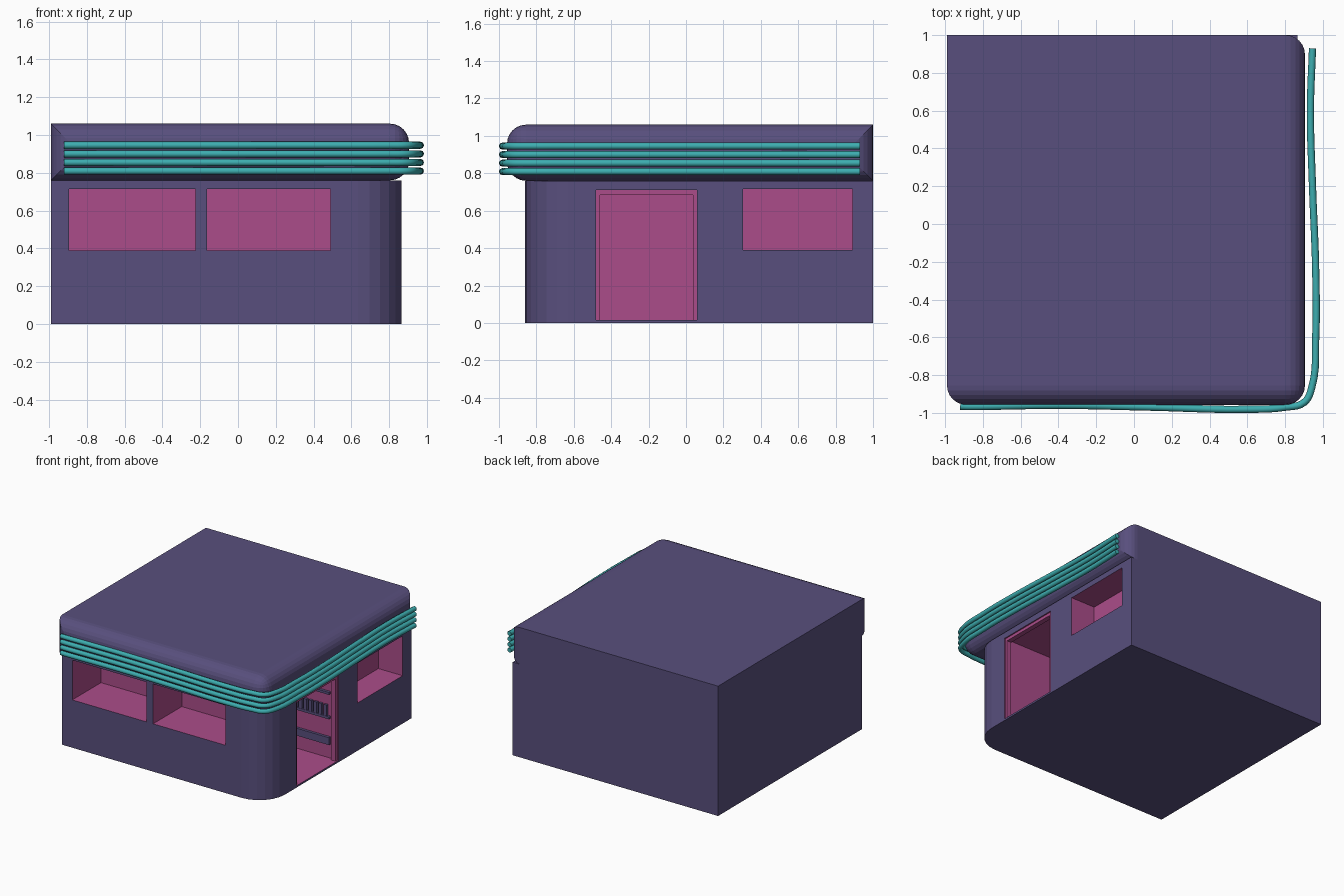
import bpy, bmesh, math
from mathutils import Vector

if "Cube" in bpy.data.objects:
    bpy.data.objects.remove(bpy.data.objects["Cube"])


def material(name, rgb):
    m = bpy.data.materials.new(name)
    m.use_nodes = True
    m.diffuse_color = (*rgb, 1)
    m.node_tree.nodes["Principled BSDF"].inputs["Base Color"].default_value = (*rgb, 1)
    return m


PURPLE = material("dusk purple", (0.098, 0.078, 0.205))
PINK = material("magenta pink", (0.406, 0.073, 0.253))
TEAL = material("neon teal", (0.047, 0.42, 0.434))


def finish(name, bm, mat):
    bmesh.ops.recalc_face_normals(bm, faces=bm.faces)
    mesh = bpy.data.meshes.new(name)
    bm.to_mesh(mesh)
    bm.free()
    mesh.materials.append(mat)
    ob = bpy.data.objects.new(name, mesh)
    bpy.context.collection.objects.link(ob)
    return ob


def box_mesh(lo, hi):
    bm = bmesh.new()
    bmesh.ops.create_cube(bm, size=1)
    lo, hi = Vector(lo), Vector(hi)
    for v in bm.verts:
        v.co = (lo + hi) / 2 + v.co * (hi - lo)
    return bm


def box(name, lo, hi, mat):
    return finish(name, box_mesh(lo, hi), mat)


LEFT, SIDE, FRONT, BACK, EAVE, TOP = -0.99, 0.865, -0.86, 1.0, 0.76, 1.06

# Walls: a block with one rounded street corner
bm = box_mesh((LEFT, FRONT, 0), (SIDE, BACK, EAVE))
corner = [e for e in bm.edges if all(v.co.x > 0 and v.co.y < 0 for v in e.verts)]
bmesh.ops.bevel(bm, geom=corner, offset=0.23, segments=6, profile=0.5, affect='EDGES')
walls = finish("walls", bm, PURPLE)

# Window and doorway recesses, lined in pink
recesses = [
    ((-0.895, FRONT - 0.1, 0.39), (-0.225, FRONT + 0.37, 0.715)),
    ((-0.165, FRONT - 0.1, 0.39), (0.49, FRONT + 0.37, 0.715)),
    ((SIDE - 0.22, 0.305, 0.39), (SIDE + 0.1, 0.89, 0.715)),
    ((SIDE - 0.55, -0.48, 0.015), (SIDE + 0.1, 0.06, 0.71)),
]
for lo, hi in recesses:
    cutter = box("recess_cutter", lo, hi, PINK)
    cutter.hide_render = True
    cut = walls.modifiers.new("recess", 'BOOLEAN')
    cut.operation = 'DIFFERENCE'
    cut.solver = 'EXACT'
    cut.material_mode = 'TRANSFER'
    cut.object = cutter
    bpy.context.view_layer.objects.active = walls
    bpy.ops.object.modifier_apply(modifier=cut.name)
    bpy.data.objects.remove(cutter)

# Roof: rounded on the front and right faces, flat on the left and back
X, Y = 0.905, -0.957
bm = box_mesh((LEFT, Y, EAVE), (X, BACK, TOP))


def is_rounded(e):
    a, b = (v.co for v in e.verts)
    on_front = a.y < 0 and b.y < 0
    on_right = a.x > 0 and b.x > 0
    return on_front or on_right


bmesh.ops.bevel(bm, geom=[e for e in bm.edges if is_rounded(e)], offset=0.102,
                segments=6, profile=0.5, affect='EDGES')
finish("roof", bm, PURPLE)

# Neon tubes wrapping the two street faces
path = [(-0.92, -0.965), (-0.88, -0.967), (-0.4, -0.96), (0.1, -0.97), (0.6, -0.981),
        (0.8, -0.97), (0.9, -0.945), (0.94, -0.87), (0.962, -0.6), (0.962, -0.25),
        (0.945, 0.2), (0.934, 0.6), (0.945, 0.93)]
for i in range(4):
    curve = bpy.data.curves.new("neon_tube", 'CURVE')
    curve.dimensions = '3D'
    curve.bevel_depth = 0.019
    curve.bevel_resolution = 2
    curve.use_fill_caps = True
    curve.resolution_u = 5
    spline = curve.splines.new('BEZIER')
    spline.bezier_points.add(len(path) - 1)
    for p, (x, y) in zip(spline.bezier_points, path):
        p.co = (x, y, 0.809 + i * 0.0455)
        p.handle_left_type = p.handle_right_type = 'AUTO'
    curve.materials.append(TEAL)
    tube = bpy.data.objects.new("neon_tube", curve)
    bpy.context.collection.objects.link(tube)
    bpy.ops.object.select_all(action='DESELECT')
    tube.select_set(True)
    bpy.context.view_layer.objects.active = tube
    bpy.ops.object.convert(target='MESH')
    bpy.ops.object.shade_smooth_by_angle(angle=math.radians(50))

# Door frame
for name, lo, hi in [
    ("door_post_front", (SIDE - 0.05, -0.48, 0.015), (SIDE - 0.01, -0.46, 0.71)),
    ("door_post_back", (SIDE - 0.05, 0.037, 0.015), (SIDE - 0.01, 0.06, 0.71)),
    ("door_lintel", (SIDE - 0.05, -0.46, 0.685), (SIDE - 0.01, 0.037, 0.71)),
]:
    box(name, lo, hi, PINK)

# Shelves and bottles along the wall inside the door
for z, h in [(0.13, 0.06), (0.34, 0.02), (0.54, 0.02)]:
    box("shelf", (SIDE - 0.5, 0.038, z), (SIDE - 0.07, 0.06, z + h), PURPLE)
for i in range(9):
    x = SIDE - 0.48 + i * 0.045
    box("bottle", (x, 0.04, 0.36), (x + 0.028, 0.06, 0.45), PURPLE)
